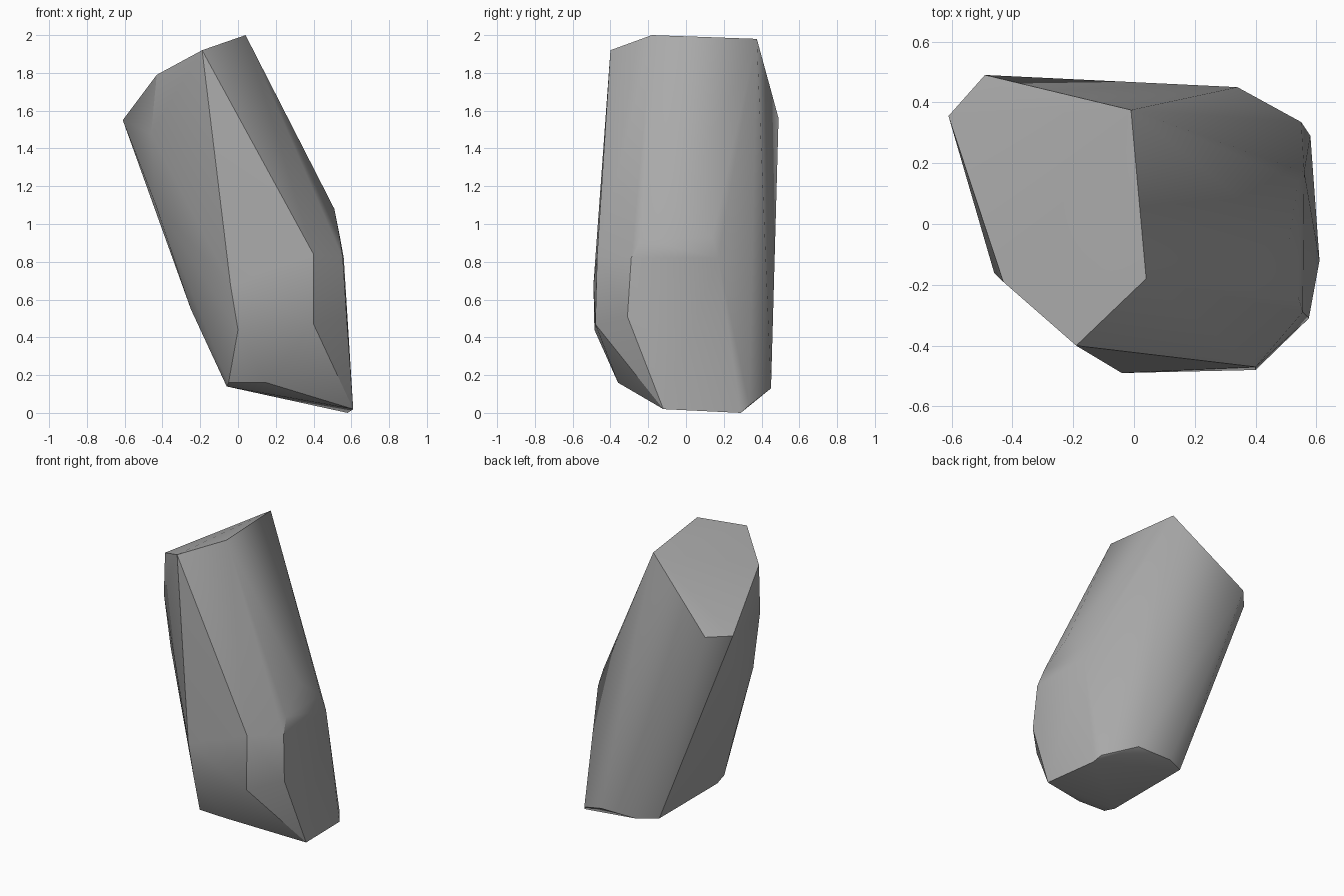
import bpy
import bmesh
import math

# Remove the default object
default_object = bpy.data.objects.get("Cube")
if default_object:
    bpy.data.objects.remove(default_object, do_unlink=True)


def make_material(name, value):
    """One flat grey material."""
    material = bpy.data.materials.new(name)
    material.use_nodes = True
    colour = (value, value, value, 1)
    material.diffuse_color = colour
    material.node_tree.nodes["Principled BSDF"].inputs["Base Color"].default_value = colour
    return material


def make_hull(name, corners, material):
    """Wrap a convex stone around its chiselled corners."""
    bm = bmesh.new()
    for corner in corners:
        bm.verts.new(corner)
    result = bmesh.ops.convex_hull(bm, input=bm.verts[:])
    unused = {v for v in result["geom_interior"] + result["geom_unused"]
              if isinstance(v, bmesh.types.BMVert)}
    bmesh.ops.delete(bm, geom=list(unused), context="VERTS")
    bmesh.ops.recalc_face_normals(bm, faces=bm.faces[:])
    mesh = bpy.data.meshes.new(name)
    bm.to_mesh(mesh)
    bm.free()
    mesh.materials.append(material)
    stone = bpy.data.objects.new(name, mesh)
    bpy.context.collection.objects.link(stone)
    return stone


# Slanted cap
cap = [(.04, -.18, 2), (-.19, -.4, 1.92), (-.43, -.19, 1.79),
       (-.61, .355, 1.55), (-.49, .49, 1.56), (-.01, .375, 1.98)]

# Overhanging side
overhang = [(-.46, -.16, 1.48), (-.435, -.12, 1.1), (-.25, -.17, .55)]

# Flat front facet
front = [(-.04, -.49, .68), (0, -.485, .44), (.4, -.48, .47), (.4, -.47, .84)]

# Shoulder on the leaning side
shoulder = [(.51, -.05, 1.08), (.54, .14, .93), (.56, .17, .82),
            (.54, -.24, .92), (.555, -.29, .82), (.575, -.31, .51)]

# Tilted base
base = [(.61, -.12, .02), (.58, .29, 0), (.55, .335, .04), (.34, .45, .13),
        (.08, .45, .13), (-.06, .38, .14), (-.06, -.26, .14),
        (-.05, -.35, .16), (.15, -.36, .16)]

stone_grey = make_material("stone grey", .4)
rock = make_hull("rock", cap + overhang + front + shoulder + base, stone_grey)

# Soft facets with crisp main edges
bpy.ops.object.select_all(action="DESELECT")
rock.select_set(True)
bpy.context.view_layer.objects.active = rock
bpy.ops.object.shade_smooth_by_angle(angle=math.radians(30))
